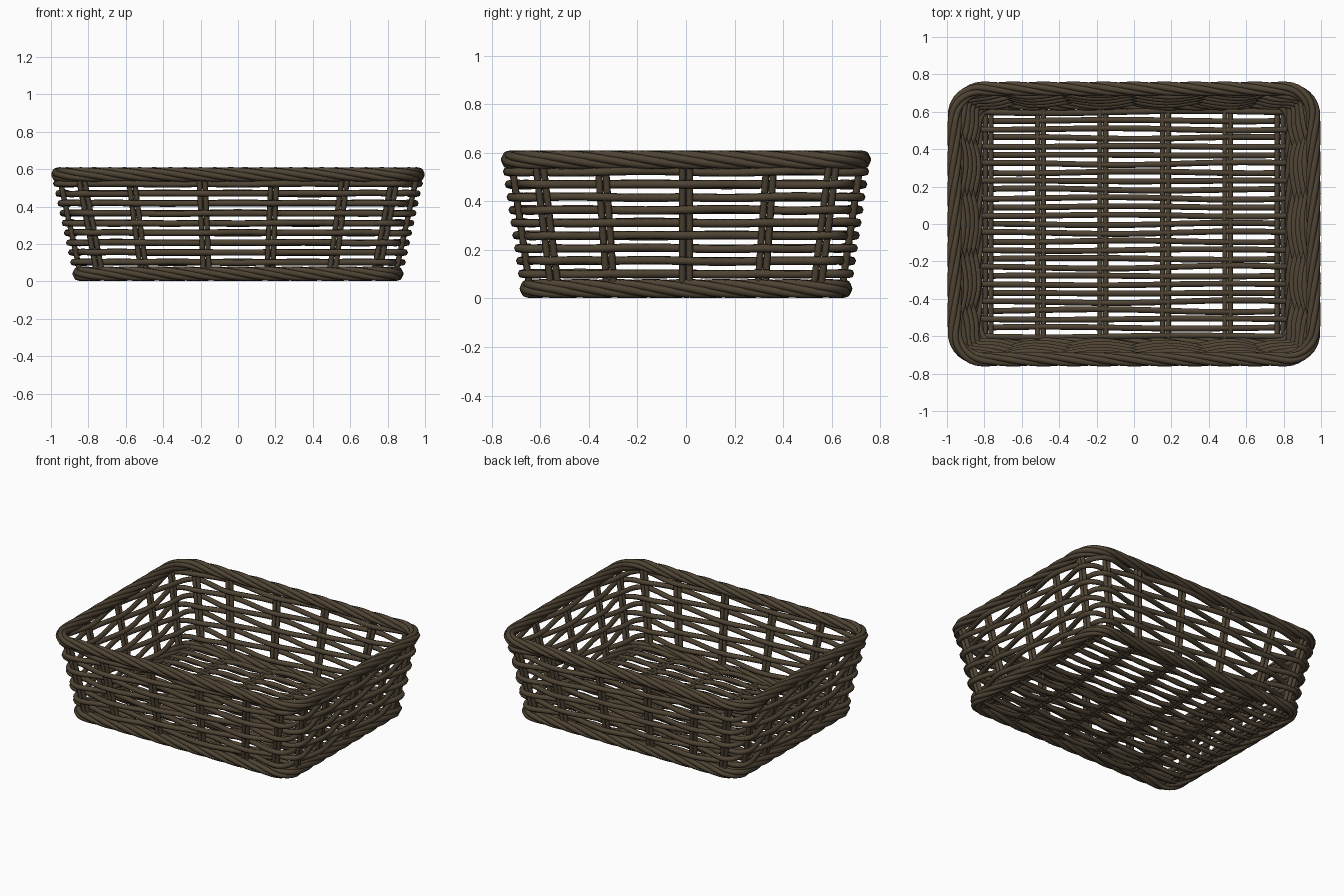
import bpy, math, random
from mathutils import Vector

if "Cube" in bpy.data.objects:
    bpy.data.objects.remove(bpy.data.objects["Cube"])

random.seed(4)
UP = Vector((0, 0, 1))


def colour(name, rgb):
    m = bpy.data.materials.new(name)
    m.diffuse_color = (*rgb, 1)
    m.use_nodes = True
    m.node_tree.nodes["Principled BSDF"].inputs["Base Color"].default_value = m.diffuse_color
    return m


WICKER = colour("dark brown wicker", (0.078, 0.057, 0.034))


def tubes(name, paths, radius, closed=False, sides=7):
    """One mesh object holding a round tube along each path."""
    verts, faces = [], []
    for pts in paths:
        n, base = len(pts), len(verts)
        for i, p in enumerate(pts):
            a = pts[(i - 1) % n] if closed or i else p
            b = pts[(i + 1) % n] if closed or i < n - 1 else p
            t = (b - a).normalized()
            ref = UP if abs(t.z) < 0.75 else Vector((p.x, p.y, 0)).normalized()
            u = t.cross(ref).normalized()
            v = u.cross(t)
            for k in range(sides):
                w = 2 * math.pi * k / sides
                verts.append(p + (u * math.cos(w) + v * math.sin(w)) * radius)
        for i in range(n if closed else n - 1):
            for k in range(sides):
                k2, j = (k + 1) % sides, (i + 1) % n
                faces.append((base + i * sides + k, base + i * sides + k2,
                              base + j * sides + k2, base + j * sides + k))
        if not closed:
            faces.append([base + k for k in reversed(range(sides))])
            faces.append([base + (n - 1) * sides + k for k in range(sides)])
    me = bpy.data.meshes.new(name)
    me.from_pydata(verts, [], faces)
    me.materials.append(WICKER)
    ob = bpy.data.objects.new(name, me)
    bpy.context.collection.objects.link(ob)
    for p in me.polygons:
        p.use_smooth = len(p.vertices) == 4
    return ob


def rounded_loop(hx, hy, r, z, step=0.03):
    """Counter-clockwise rounded rectangle: list of (point, outward normal)."""
    out = []
    cx, cy = hx - r, hy - r
    corners = [(cx, -cy, -90), (cx, cy, 0), (-cx, cy, 90), (-cx, -cy, 180)]
    for q, (x, y, a0) in enumerate(corners):
        for k in range(9):
            a = math.radians(a0 + 90 * k / 8)
            nrm = Vector((math.cos(a), math.sin(a), 0))
            out.append((Vector((x, y, z)) + nrm * r, nrm))
        nx, ny, _ = corners[(q + 1) % 4]
        end = Vector((nx, ny, z)) + nrm * r
        start = out[-1][0]
        m = int((end - start).length / step)
        for k in range(1, m):
            out.append((start.lerp(end, k / m), nrm))
    return out


def wall(z):
    """Half width, half depth and corner radius of the wall at height z."""
    t = (z - 0.04) / 0.53
    return 0.842 + 0.116 * t, 0.642 + 0.078 * t, 0.09 + 0.05 * t


def stake_points(z):
    """Upright positions at height z, counter-clockwise: (point, tangent)."""
    hx, hy, _ = wall(z)
    sx, sy = hx / 0.945, hy / 0.713
    fx = [x * sx for x in (-0.83, -0.565, -0.19, 0.19, 0.565, 0.83)]
    fy = [y * sy for y in (-0.60, -0.345, 0, 0.345, 0.60)]
    X, Y = Vector((1, 0, 0)), Vector((0, 1, 0))
    return ([(Vector((x, -hy, z)), X) for x in fx] + [(Vector((hx, y, z)), Y) for y in fy]
            + [(Vector((x, hy, z)), X) for x in fx[::-1]]
            + [(Vector((-hx, y, z)), Y) for y in fy[::-1]])


# Twisted rope borders
def rope(name, hx, hy, r, z, strands=5, turns=8):
    loop = rounded_loop(hx, hy, r, z, 0.025)
    n = len(loop)
    d = [0]
    for i in range(n):
        d.append(d[-1] + (loop[(i + 1) % n][0] - loop[i][0]).length)
    paths = []
    for s in range(strands):
        path = []
        for i, (p, nrm) in enumerate(loop):
            a = 2 * math.pi * (s / strands - turns * d[i] / d[-1])
            path.append(p + (nrm * math.cos(a) + UP * math.sin(a)) * 0.022)
        paths.append(path)
    tubes(name, paths, 0.0175, True)


rope("rim_rope", 0.959, 0.722, 0.15, 0.571)
rope("base_rope", 0.845, 0.645, 0.10, 0.0405)

# Woven wall rows, passing alternately outside and inside the stakes
rows = []
for row in range(9):
    z = 0.102 + row * 0.0525
    loop = rounded_loop(*wall(z), z)
    n = len(loop)
    marks = sorted(min(range(n), key=lambda i: (loop[i][0] - s).length)
                   for s, _ in stake_points(z))
    wrap = marks + [marks[0] + n]
    path = [None] * n
    for m in range(len(marks)):
        a, b = wrap[m], wrap[m + 1]
        drift = random.uniform(-0.004, 0.004)
        for i in range(a, b):
            f = (i - a) / (b - a)
            off = 0.024 * math.cos(math.pi * (m + row + f))
            p, nrm = loop[i % n]
            path[i % n] = p + nrm * off + UP * drift * math.sin(math.pi * f)
    rows.append(path)
tubes("woven_wall_rows", rows, 0.0175, True)

# Paired upright stakes
stakes = []
for (lo, tan), (hi, _) in zip(stake_points(0.04), stake_points(0.565)):
    for side in (-1, 1):
        stakes.append([lo.lerp(hi, k / 4) + tan * side * 0.015 for k in range(5)])
tubes("wall_stakes", stakes, 0.0145)

# Floor ribs, in pairs from front to back
RIBS = (-0.78, -0.5, -0.167, 0.167, 0.5, 0.78)
ribs = [[Vector((x + s * 0.015, y, 0.036)) for y in (-0.64, 0, 0.64)]
        for x in RIBS for s in (-1, 1)]
tubes("floor_ribs", ribs, 0.0145)

# Floor weave, strands over and under the ribs
floor = []
for i in range(27):
    y = -0.6 + i * 1.2 / 26
    bow = [random.uniform(-0.006, 0.006) for _ in range(2)]
    path = []
    for k in range(57):
        x = -0.825 + 1.65 * k / 56
        ph = (x + 0.833) / 0.3333
        path.append(Vector((x, y + bow[0] * math.sin(4 * x) + bow[1] * math.cos(5 * x),
                            0.036 + 0.019 * math.sin(math.pi * (ph + i)))))
    floor.append(path)
tubes("floor_weave", floor, 0.0165)
